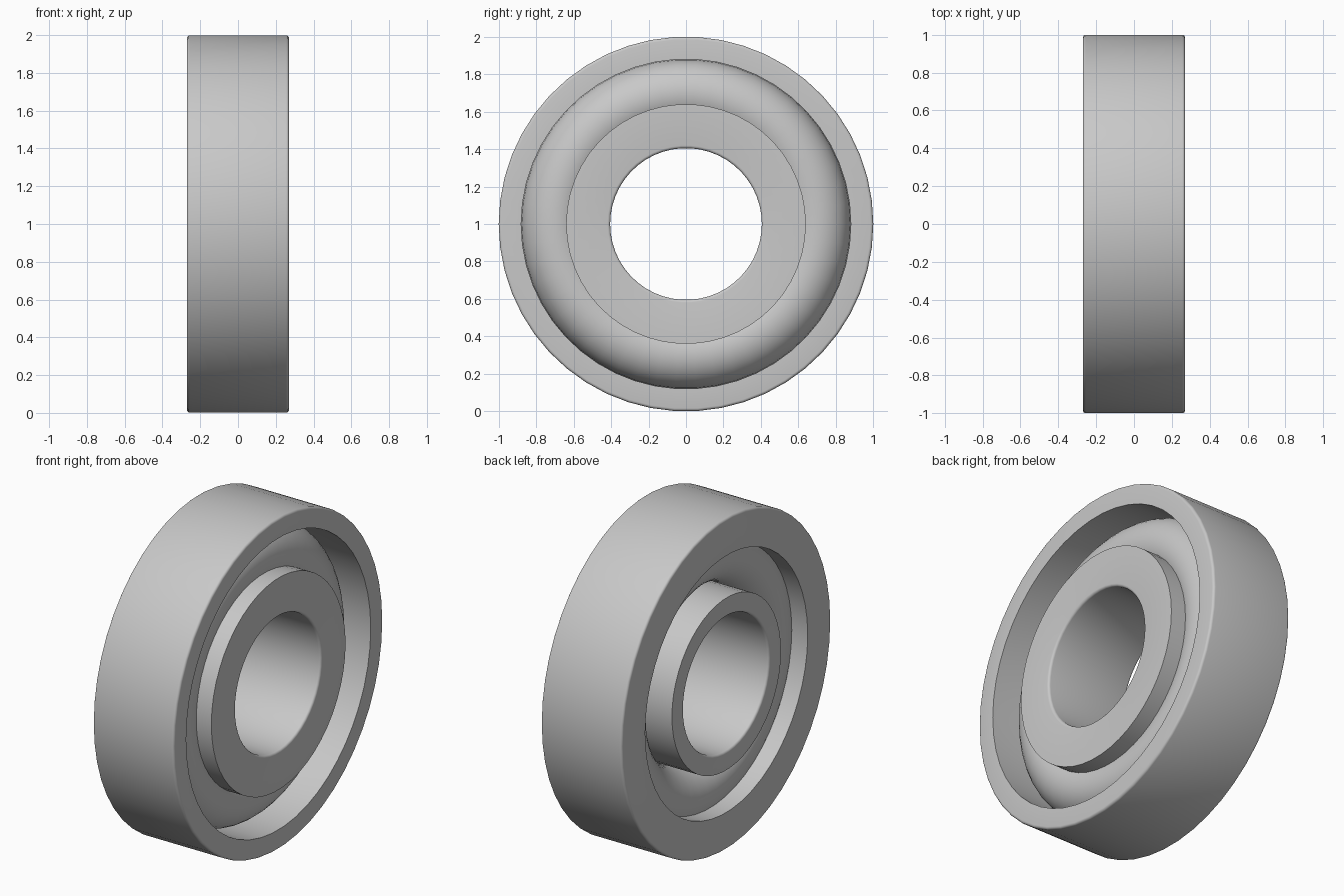
import bpy, bmesh, math
from mathutils import Matrix, Vector

cube = bpy.data.objects.get("Cube")
if cube:
    bpy.data.objects.remove(cube)

SEGMENTS = 50
HALF = 0.27       # half width
BEVEL = 0.015     # rounding of the outer and bore edges
PITCH = 0.70      # radius of the rolling track
TUBE = 0.18       # radius of the rolling element

steel = bpy.data.materials.new("steel grey")
steel.use_nodes = True
GREY = (0.58, 0.58, 0.58, 1)
steel.diffuse_color = GREY
steel.node_tree.nodes["Principled BSDF"].inputs["Base Color"].default_value = GREY


def arc(cx, cr, radius, start, end, steps):
    """Points (x, radius) along an arc, angles in degrees."""
    angles = [math.radians(start + (end - start) * i / steps) for i in range(steps + 1)]
    return [(cx + radius * math.cos(a), cr + radius * math.sin(a)) for a in angles]


def lathe(name, profile):
    """Turn a closed (x, radius) profile around the x axis at mid height."""
    bm = bmesh.new()
    rings = []
    for i in range(SEGMENTS):
        turn = Matrix.Rotation(math.tau * i / SEGMENTS, 3, 'X')
        rings.append([bm.verts.new(turn @ Vector((x, r, 0)) + Vector((0, 0, 1)))
                      for x, r in profile])
    n = len(profile)
    for i, a in enumerate(rings):
        b = rings[(i + 1) % SEGMENTS]
        for j in range(n):
            k = (j + 1) % n
            bm.faces.new((a[j], a[k], b[k], b[j]))
    bmesh.ops.recalc_face_normals(bm, faces=bm.faces)
    mesh = bpy.data.meshes.new(name)
    bm.to_mesh(mesh)
    bm.free()
    mesh.materials.append(steel)
    obj = bpy.data.objects.new(name, mesh)
    bpy.context.collection.objects.link(obj)
    bpy.ops.object.select_all(action='DESELECT')
    obj.select_set(True)
    bpy.context.view_layer.objects.active = obj
    bpy.ops.object.shade_smooth_by_angle(angle=math.radians(35))
    return obj


inset = HALF - BEVEL

# Outer ring: rounded rim, high shoulder on -x, open counterbore on +x
shoulder = 180 - math.degrees(math.asin((0.775 - PITCH) / TUBE))
lathe("outer_ring",
      arc(-inset, 1 - BEVEL, BEVEL, 180, 90, 4)
      + arc(inset, 1 - BEVEL, BEVEL, 90, 0, 4)
      + [(HALF, PITCH + TUBE)]
      + arc(0, PITCH, TUBE, 90, shoulder, 10)
      + [(-HALF, 0.775)])

# Inner ring: rounded bore, high shoulder on +x, low land on -x
shoulder = -math.degrees(math.asin((PITCH - 0.64) / TUBE))
bore = 0.405
lathe("inner_ring",
      arc(inset, bore + BEVEL, BEVEL, 0, -90, 4)
      + arc(-inset, bore + BEVEL, BEVEL, -90, -180, 4)
      + [(-HALF, PITCH - TUBE)]
      + arc(0, PITCH, TUBE, -90, shoulder, 10)
      + [(HALF, 0.64)])

# Rolling element: a full round tube held between the rings
lathe("rolling_track", arc(0, PITCH, TUBE, 0, 360, 32)[:-1])
